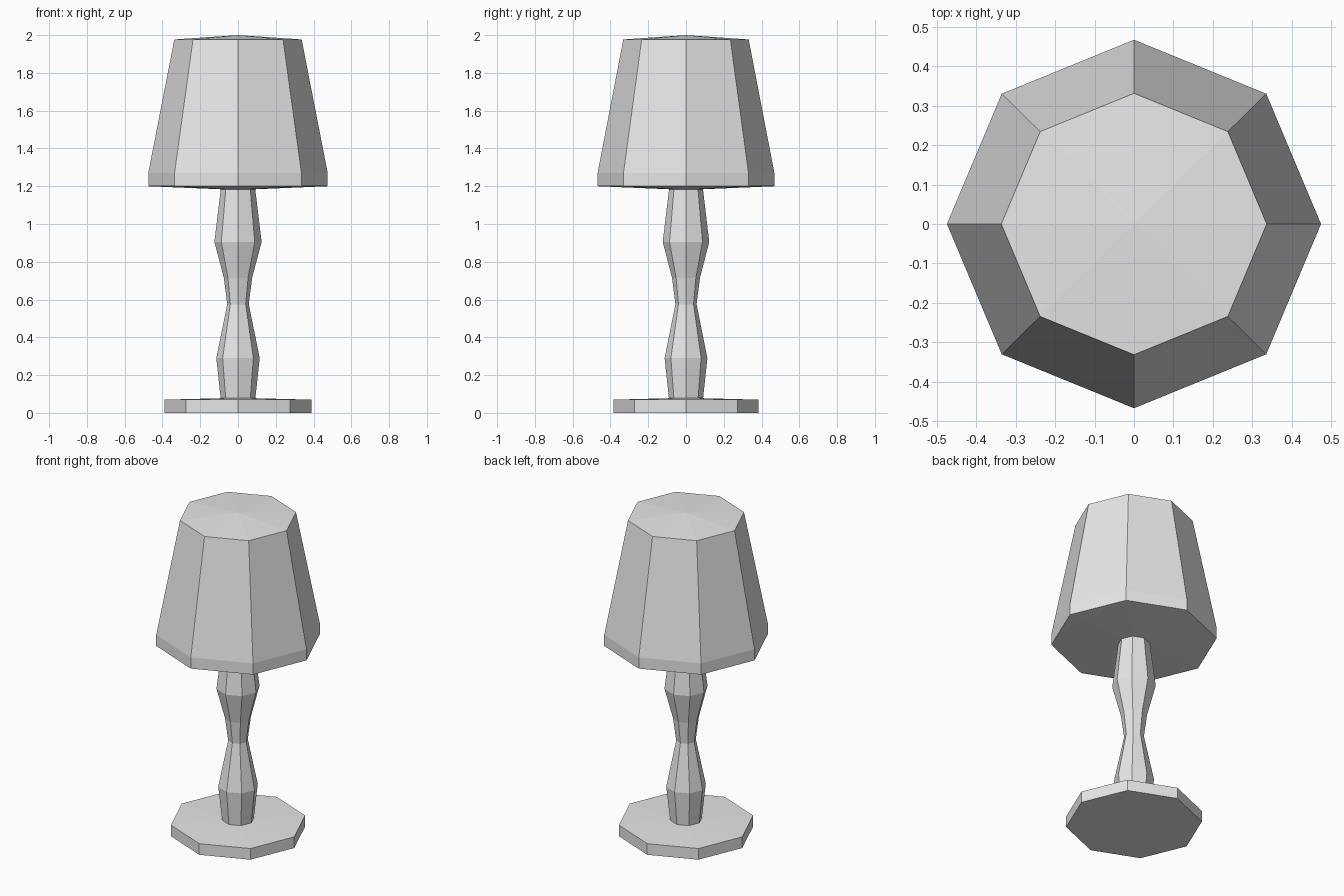
import bpy
import bmesh
from math import cos, sin, pi

SIDES = 8
DEPTH = 0.985  # the lamp is very slightly narrower front to back

cube = bpy.data.objects.get("Cube")
if cube:
    bpy.data.objects.remove(cube, do_unlink=True)

grey = bpy.data.materials.new("light_grey")
grey.use_nodes = True
grey.diffuse_color = (0.8, 0.8, 0.8, 1)
grey.node_tree.nodes["Principled BSDF"].inputs["Base Color"].default_value = (0.8, 0.8, 0.8, 1)


def turned_part(name, profile, bottom, top):
    """Faceted turned solid from (radius, height) rings, closed by shallow cones."""
    bm = bmesh.new()
    rings = []
    for r, z in profile:
        rings.append([bm.verts.new((r * cos(2 * pi * i / SIDES),
                                    DEPTH * r * sin(2 * pi * i / SIDES), z))
                      for i in range(SIDES)])
    low = bm.verts.new((0, 0, bottom))
    high = bm.verts.new((0, 0, top))
    for i in range(SIDES):
        j = (i + 1) % SIDES
        for a, b in zip(rings, rings[1:]):
            bm.faces.new((a[i], a[j], b[j], b[i]))
        bm.faces.new((low, rings[0][j], rings[0][i]))
        bm.faces.new((high, rings[-1][i], rings[-1][j]))
    bmesh.ops.recalc_face_normals(bm, faces=bm.faces)
    mesh = bpy.data.meshes.new(name)
    bm.to_mesh(mesh)
    bm.free()
    mesh.materials.append(grey)
    obj = bpy.data.objects.new(name, mesh)
    bpy.context.collection.objects.link(obj)
    return obj


# Octagonal foot with a slightly raised middle
turned_part("base", [(0.39, 0), (0.39, 0.07)], 0, 0.08)

# Turned stem with two bulges and a waist
turned_part("stem", [(0.09, 0.06), (0.115, 0.29), (0.057, 0.575),
                     (0.075, 0.715), (0.125, 0.905), (0.09, 1.195)], 0.06, 1.195)

# Closed tapered shade with a short straight rim
turned_part("shade", [(0.475, 1.2), (0.475, 1.27), (0.337, 1.977)], 1.18, 2.0)
